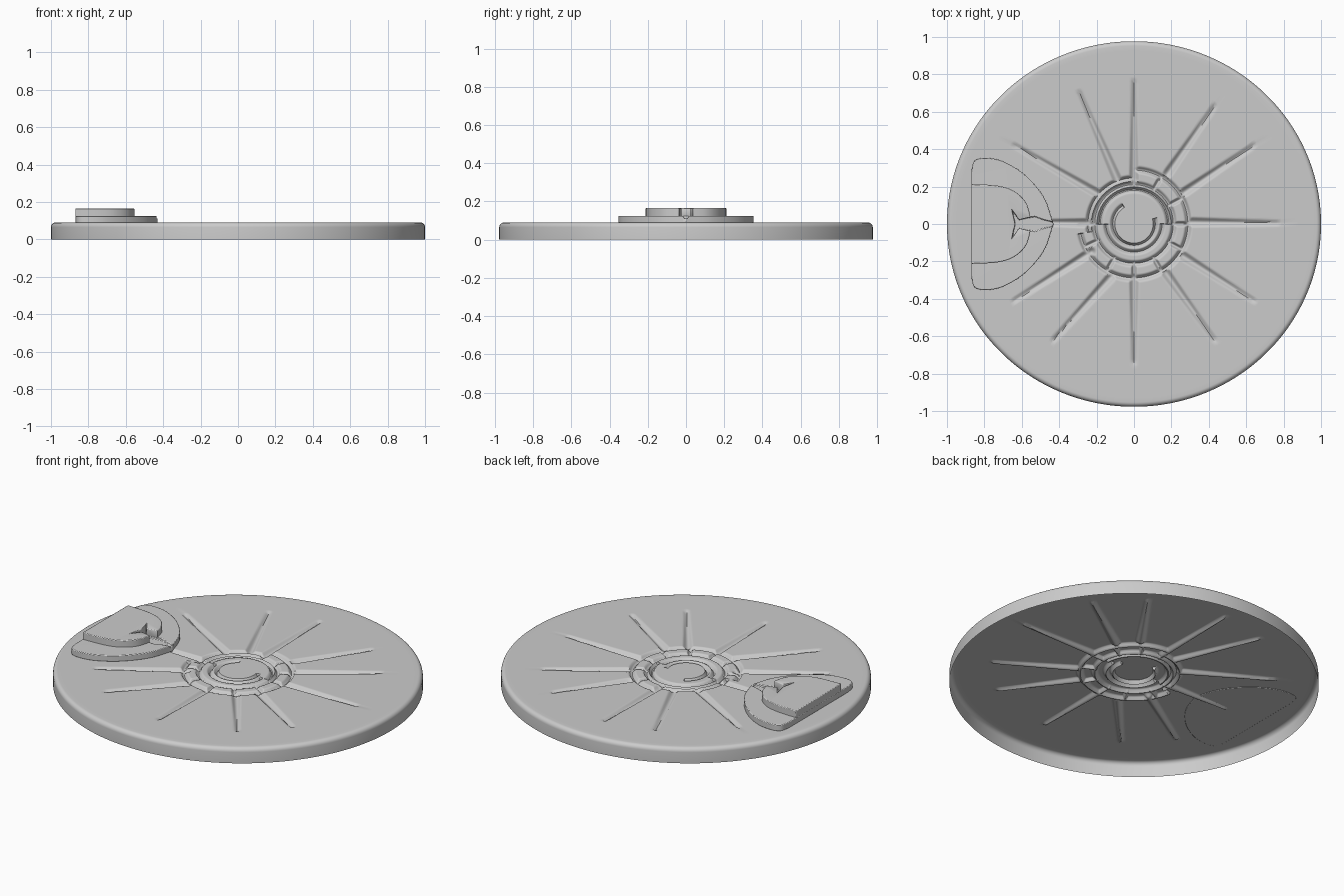
import bpy, bmesh, math
from mathutils import Vector

if "Cube" in bpy.data.objects:
    bpy.data.objects.remove(bpy.data.objects["Cube"])

TOP, RY, DEPTH = 0.09, 0.977, 0.02

# tapered radial grooves: inner point, outer point
SPOKES = [((0, .24), (0, .76)), ((.18, .27), (.43, .63)), ((.27, .17), (.64, .42)),
          ((.30, .01), (.77, .005)), ((.26, -.17), (.64, -.41)), ((.17, -.26), (.43, -.62)),
          ((0, -.29), (0, -.74)), ((-.12, -.28), (-.43, -.62)), ((-.23, -.15), (-.64, -.41)),
          ((-.24, .005), (-.63, .01)), ((-.19, .16), (-.64, .42)), ((-.09, .24), (-.29, .70))]
# circular grooves: radius, half width, start and end angle in degrees
ARCS = [(.115, .008, 120, 375), (.183, .010, 0, 180), (.212, .011, 0, 360),
        (.29, .012, -170, 90), (.245, .010, 90, 190), (.15, .009, 180, 360)]
# short radial grooves dividing the ring into cells
CELLS = [math.radians(a) for a in (0, 28, 60, 90, 180, 205, 240, 270, 300, 332)]


def bump(d, w):
    t = abs(d) / (1.7 * w)
    return (1 - t * t) ** 2 if t < 1 else 0


def groove(x, y):
    h = 0
    for (ax, ay), (bx, by) in SPOKES:
        dx, dy = bx - ax, by - ay
        t = max(0, min(1, ((x - ax) * dx + (y - ay) * dy) / (dx * dx + dy * dy)))
        d = math.hypot(x - ax - t * dx, y - ay - t * dy)
        h = max(h, bump(d, .018 - .009 * t) * (1 - .4 * t))
    r, a = math.hypot(x, y), math.degrees(math.atan2(y, x))
    for rad, w, a0, a1 in ARCS:
        if (a - a0) % 360 <= a1 - a0:
            h = max(h, bump(r - rad, w))
    if .20 < r < .30:
        for c in CELLS:
            if x * math.cos(c) + y * math.sin(c) > 0:
                h = max(h, bump(x * math.sin(c) - y * math.cos(c), .010))
    return h * DEPTH


def finish(bm, name, angle):
    me = bpy.data.meshes.new(name)
    bm.to_mesh(me)
    bm.free()
    ob = bpy.data.objects.new(name, me)
    bpy.context.collection.objects.link(ob)
    bpy.ops.object.select_all(action='DESELECT')
    ob.select_set(True)
    bpy.context.view_layer.objects.active = ob
    bpy.ops.object.shade_smooth_by_angle(angle=math.radians(angle))
    return ob


# open-bottomed disc: grooved top, rounded rim, straight wall
N = 480
radii = [.006 * i for i in range(1, 54)] + [.32 + .013 * i for i in range(1, 37)]
profile = [(r, TOP) for r in radii] + [(.88, TOP), (.95, TOP)]
profile += [(.975 + .025 * math.sin(t), TOP - .025 + .025 * math.cos(t))
            for t in (i * math.pi / 12 for i in range(7))] + [(1, 0)]
bm = bmesh.new()
centre = bm.verts.new((0, 0, TOP))
prev = None
for r, z in profile:
    ring = []
    for i in range(N):
        a = 2 * math.pi * i / N
        x, y = r * math.cos(a), r * math.sin(a)
        ring.append(bm.verts.new((x, y * (1 if r < .8 else RY), z - (groove(x, y) if r < .81 else 0))))
    for i in range(N):
        j = (i + 1) % N
        bm.faces.new((prev[i], ring[i], ring[j], prev[j]) if prev else (centre, ring[i], ring[j]))
    prev = ring
finish(bm, "grooved_disc", 50)


def spline(pts, steps=8):
    """Smooth curve through the points."""
    p = [Vector(q) for q in pts]
    p = [2 * p[0] - p[1]] + p + [2 * p[-1] - p[-2]]
    out = []
    for k in range(1, len(p) - 2):
        a, b, c, d = p[k - 1:k + 3]
        for s in range(steps):
            t = s / steps
            out.append(.5 * (2 * b + (c - a) * t + (2 * a - 5 * b + 4 * c - d) * t * t
                             + (3 * b - a - 3 * c + d) * t ** 3))
    return out + [p[-2]]


def prism(name, outline, z0, z1):
    bm = bmesh.new()
    face = bm.faces.new([bm.verts.new((p[0], p[1], z0)) for p in outline])
    ext = bmesh.ops.extrude_face_region(bm, geom=[face])
    for v in ext['geom']:
        if isinstance(v, bmesh.types.BMVert):
            v.co.z = z1
    bmesh.ops.recalc_face_normals(bm, faces=bm.faces)
    return finish(bm, name, 35)


def mirrored(half):
    """Half outline ending on y = 0, mirrored across the x axis."""
    pts = spline(half)
    return pts + [Vector((p.x, -p.y)) for p in reversed(pts[:-1])]


# stepped D-shaped pad
lower = prism("pad_lower_step", mirrored([(-.87, .28), (-.855, .335), (-.80, .353), (-.70, .335),
              (-.58, .26), (-.48, .14), (-.43, 0)]), .088, .125)
upper = prism("pad_upper_step", mirrored([(-.87, .213), (-.73, .205), (-.64, .175),
              (-.575, .11), (-.545, 0)]), .12, .165)

# small waisted channel running out of the pad
half = [(-.65, .07), (-.615, .022), (-.57, .033), (-.53, .04), (-.48, .022), (-.42, .008)]
channel = half + [(x, -y) for x, y in reversed(half)] + [(-.635, 0)]
cutter = prism("channel_cutter", channel, .112, .2)
cutter.hide_render = True
cutter.hide_viewport = True
for ob in (lower, upper):
    m = ob.modifiers.new("channel", 'BOOLEAN')
    m.object, m.operation, m.solver = cutter, 'DIFFERENCE', 'EXACT'
    b = ob.modifiers.new("edge", 'BEVEL')
    b.width, b.segments, b.limit_method, b.angle_limit = .004, 2, 'ANGLE', math.radians(50)
